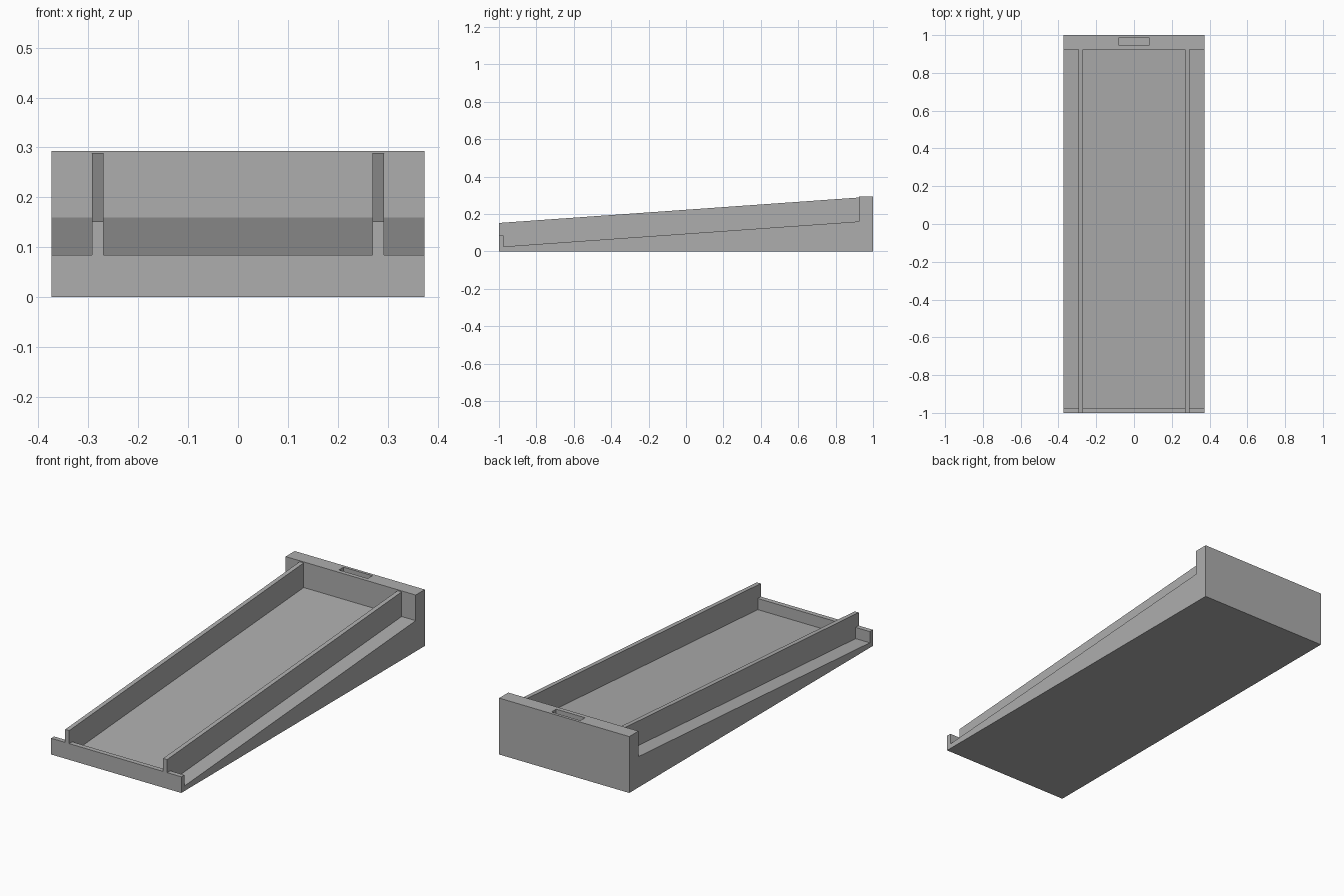
import bpy
import bmesh

cube = bpy.data.objects.get("Cube")
if cube:
    bpy.data.objects.remove(cube, do_unlink=True)

grey = bpy.data.materials.new("plain grey")
grey.use_nodes = True
colour = (0.42, 0.42, 0.42, 1)
grey.diffuse_color = colour
grey.node_tree.nodes["Principled BSDF"].inputs["Base Color"].default_value = colour


def extrude_side(name, profile, x0, x1):
    """Sweep a (y, z) side profile from x0 to x1."""
    bm = bmesh.new()
    face = bm.faces.new([bm.verts.new((x0, y, z)) for y, z in profile])
    swept = bmesh.ops.extrude_face_region(bm, geom=[face])["geom"]
    verts = [v for v in swept if isinstance(v, bmesh.types.BMVert)]
    bmesh.ops.translate(bm, verts=verts, vec=(x1 - x0, 0, 0))
    bmesh.ops.recalc_face_normals(bm, faces=bm.faces)
    mesh = bpy.data.meshes.new(name)
    bm.to_mesh(mesh)
    bm.free()
    mesh.materials.append(grey)
    obj = bpy.data.objects.new(name, mesh)
    bpy.context.collection.objects.link(obj)
    return obj


def combine(target, other, operation):
    mod = target.modifiers.new(operation.lower(), "BOOLEAN")
    mod.operation = operation
    mod.object = other
    mod.solver = "EXACT"
    bpy.context.view_layer.objects.active = target
    bpy.ops.object.modifier_apply(modifier=mod.name)
    bpy.data.objects.remove(other, do_unlink=True)


# Sloping wedge with a front lip and a tall back block
half_width = 0.374
ramp = extrude_side("ramp_body", [
    (-1, 0), (1, 0), (1, 0.293), (0.925, 0.293),
    (0.925, 0.16), (-0.975, 0.026), (-0.975, 0.084), (-1, 0.084),
], -half_width, half_width)

# Two guide rails along the slope, flush with the front lip
rail = [(-1, 0.01), (0.95, 0.01), (0.95, 0.288), (0.925, 0.288), (-1, 0.152)]
for side, x0, x1 in (("right", -0.293, -0.27), ("left", 0.27, 0.293)):
    combine(ramp, extrude_side(side + "_rail", rail, x0, x1), "UNION")

# Narrow slot in the top of the back block
slot = [(0.947, 0.27), (0.985, 0.27), (0.985, 0.32), (0.947, 0.32)]
combine(ramp, extrude_side("slot_cutter", slot, -0.083, 0.083), "DIFFERENCE")
